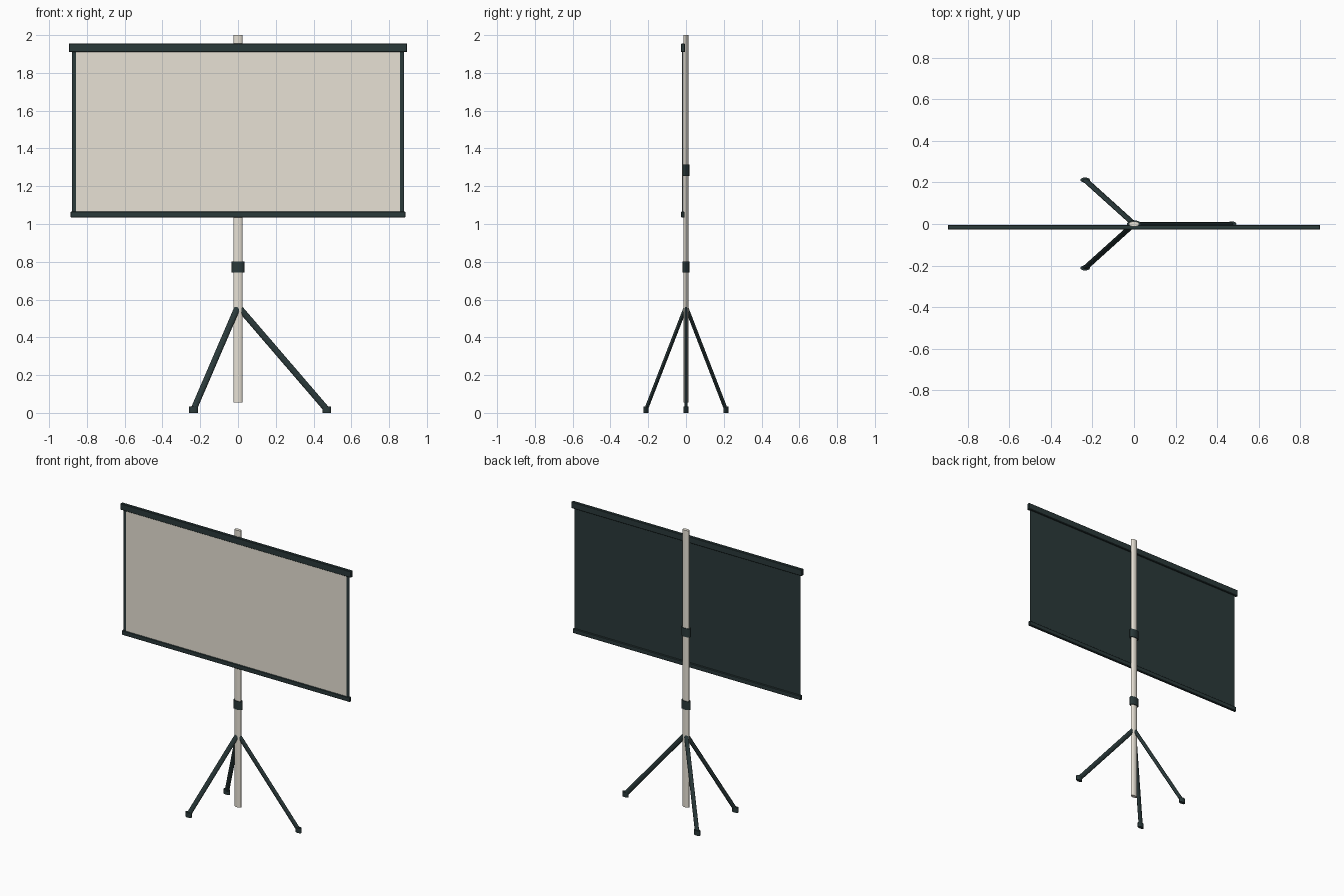
import bpy, math
from mathutils import Vector, Matrix

if "Cube" in bpy.data.objects:
    bpy.data.objects.remove(bpy.data.objects["Cube"])

SQUASH = 0.52  # all round parts are flattened front to back


def material(name, rgb):
    m = bpy.data.materials.new(name)
    m.diffuse_color = (*rgb, 1)
    m.use_nodes = True
    m.node_tree.nodes["Principled BSDF"].inputs["Base Color"].default_value = m.diffuse_color
    return m


DARK = material("dark_teal", (0.023, 0.041, 0.042))
LIGHT = material("warm_grey", (0.80, 0.755, 0.665))


def tube(name, a, b, radius, mat, sides=16):
    """Round bar from a to b, flattened in y."""
    a, b = Vector(a), Vector(b)
    d = b - a
    bpy.ops.mesh.primitive_cylinder_add(vertices=sides, radius=radius, depth=d.length)
    ob = bpy.context.object
    ob.name = name
    place = Matrix.Translation((a + b) / 2) @ d.to_track_quat('Z', 'Y').to_matrix().to_4x4()
    ob.data.transform(Matrix.Diagonal((1, SQUASH, 1, 1)) @ place)
    ob.data.materials.append(mat)
    bpy.ops.object.shade_smooth_by_angle(angle=math.radians(40))


def box(name, x, y, z0, z1, thick, mat, bevel=0.0):
    """Box centred on x, from z0 to z1, with optional chamfered edges."""
    bpy.ops.mesh.primitive_cube_add(size=1)
    ob = bpy.context.object
    ob.name = name
    ob.data.transform(Matrix.Translation((0, y, (z0 + z1) / 2))
                      @ Matrix.Diagonal((2 * x, thick, z1 - z0, 1)))
    ob.data.materials.append(mat)
    if bevel:
        mod = ob.modifiers.new("chamfer", 'BEVEL')
        mod.width = bevel
        mod.segments = 1


# Pole with two clamping collars
tube("pole", (0, 0, 0.055), (0, 0, 2.0), 0.0245, LIGHT)
tube("lower_collar", (0, 0, 0.743), (0, 0, 0.802), 0.034, DARK)
tube("upper_collar", (0, 0, 1.254), (0, 0, 1.314), 0.034, DARK)

# Tripod legs and feet
for i in range(3):
    t = i * math.tau / 3
    c, s = math.cos(t), math.sin(t)
    tube(f"leg_{i + 1}", (0.008 * c, 0.008 * s, 0.555), (0.47 * c, 0.47 * s, 0.018),
         0.0165, DARK, 12)
    tube(f"foot_{i + 1}", (0.47 * c, 0.47 * s, 0), (0.47 * c, 0.47 * s, 0.034),
         0.0235, DARK, 12)

# Roller case and bottom rail
box("roller_case", 0.896, -0.0155, 1.910, 1.955, 0.022, DARK, 0.003)
box("bottom_rail", 0.886, -0.0165, 1.034, 1.066, 0.018, DARK, 0.003)

# Dark backing sheet with the light viewing surface on its front
box("screen_backing", 0.878, -0.0175, 1.05, 1.93, 0.002, DARK)
box("screen_surface", 0.858, -0.0190, 1.05, 1.93, 0.002, LIGHT)
